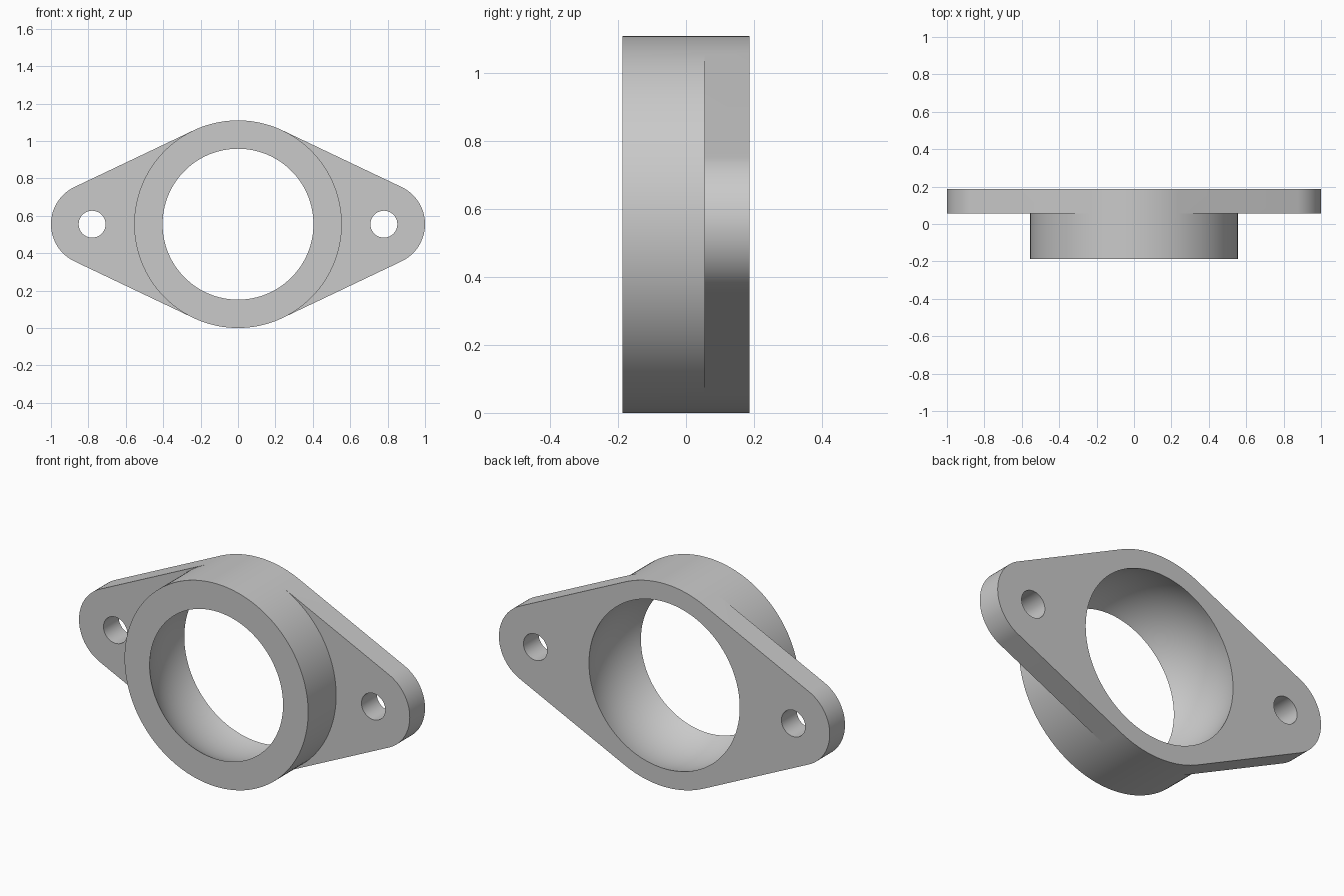
import bpy
import bmesh
from math import acos, cos, sin, sqrt, pi, radians
from mathutils import Vector

cube = bpy.data.objects.get("Cube")
if cube:
    bpy.data.objects.remove(cube, do_unlink=True)

# Main dimensions
R_BOSS = 0.555
R_SEAT, Y_SEAT = 0.473, 0.06  # spherical seat that forms the bore
R_END, R_BOLT, X_BOLT = 0.22, 0.072, 0.78
Y_FRONT, Y_STEP, Y_BACK = -0.187, 0.055, 0.187
MID_Z = R_BOSS
TANGENT = acos((R_BOSS - R_END) / X_BOLT)  # where the straight flanks touch the arcs
SEAT_BANDS = 16


def arc(cx, radius, start, end, steps):
    """Points (x, z) along an arc, both ends included."""
    angles = [start + (end - start) * i / steps for i in range(steps + 1)]
    return [(cx + radius * cos(a), MID_Z + radius * sin(a)) for a in angles]


def circle(cx, radius, steps):
    return arc(cx, radius, 0, 2 * pi, steps)[:-1]


def seat_ring(y):
    """Section of the spherical seat at depth y."""
    return circle(0, sqrt(R_SEAT ** 2 - (y - Y_SEAT) ** 2), 128)


def add_loop(bm, points, y):
    return [bm.verts.new((x, y, z)) for x, z in points]


def wall(bm, front, y0, back, y1):
    """Closed side wall between two matching loops."""
    a, b = add_loop(bm, front, y0), add_loop(bm, back, y1)
    for i in range(len(a)):
        bm.faces.new((a[i - 1], a[i], b[i], b[i - 1]))


def flat_face(bm, loops, y, normal_y):
    """Flat face bounded by the first loop, with the other loops as holes."""
    edges = []
    for points in loops:
        verts = add_loop(bm, points, y)
        edges += [bm.edges.new((v, verts[i - 1])) for i, v in enumerate(verts)]
    bmesh.ops.triangle_fill(bm, edges=edges, use_beauty=True,
                            use_dissolve=False, normal=Vector((0, normal_y, 0)))


# Profiles: the boss circle is split at the tangent points
t = TANGENT
boss_right = arc(0, R_BOSS, -t, t, 48)
boss_top = arc(0, R_BOSS, t, pi - t, 20)
boss_left = arc(0, R_BOSS, pi - t, pi + t, 48)
boss_bottom = arc(0, R_BOSS, pi + t, 2 * pi - t, 20)
end_right = arc(X_BOLT, R_END, -t, t, 32)
end_left = arc(-X_BOLT, R_END, pi - t, pi + t, 32)
bolt_right, bolt_left = circle(X_BOLT, R_BOLT, 40), circle(-X_BOLT, R_BOLT, 40)
boss = boss_right[:-1] + boss_top[:-1] + boss_left[:-1] + boss_bottom[:-1]
outline = end_right + boss_top + end_left + boss_bottom

bm = bmesh.new()

# Boss
wall(bm, boss, Y_FRONT, boss, Y_STEP)
flat_face(bm, [boss, seat_ring(Y_FRONT)], Y_FRONT, -1)

# Bore: bulging seat, wider at the back than at the front
depths = [Y_FRONT + (Y_BACK - Y_FRONT) * i / SEAT_BANDS for i in range(SEAT_BANDS + 1)]
for y0, y1 in zip(depths, depths[1:]):
    wall(bm, seat_ring(y0), y0, seat_ring(y1), y1)

# Flange plate with two ears and bolt holes
wall(bm, outline, Y_STEP, outline, Y_BACK)
flat_face(bm, [outline, seat_ring(Y_BACK), bolt_right, bolt_left], Y_BACK, 1)
for end, side, bolt in ((end_right, boss_right, bolt_right),
                        (end_left, boss_left, bolt_left)):
    wall(bm, bolt, Y_STEP, bolt, Y_BACK)
    flat_face(bm, [end + side[::-1], bolt], Y_STEP, -1)

bmesh.ops.remove_doubles(bm, verts=bm.verts, dist=0.0001)
bmesh.ops.recalc_face_normals(bm, faces=bm.faces)

mesh = bpy.data.meshes.new("flanged_housing")
bm.to_mesh(mesh)
bm.free()
housing = bpy.data.objects.new("flanged_housing", mesh)
bpy.context.collection.objects.link(housing)

# Plain grey material
grey = bpy.data.materials.new("plain_grey")
grey.use_nodes = True
colour = (0.59, 0.59, 0.59, 1)
grey.diffuse_color = colour
grey.node_tree.nodes["Principled BSDF"].inputs["Base Color"].default_value = colour
mesh.materials.append(grey)

# Smooth curved walls, sharp rims
bpy.ops.object.select_all(action="DESELECT")
housing.select_set(True)
bpy.context.view_layer.objects.active = housing
bpy.ops.object.shade_smooth_by_angle(angle=radians(30))
